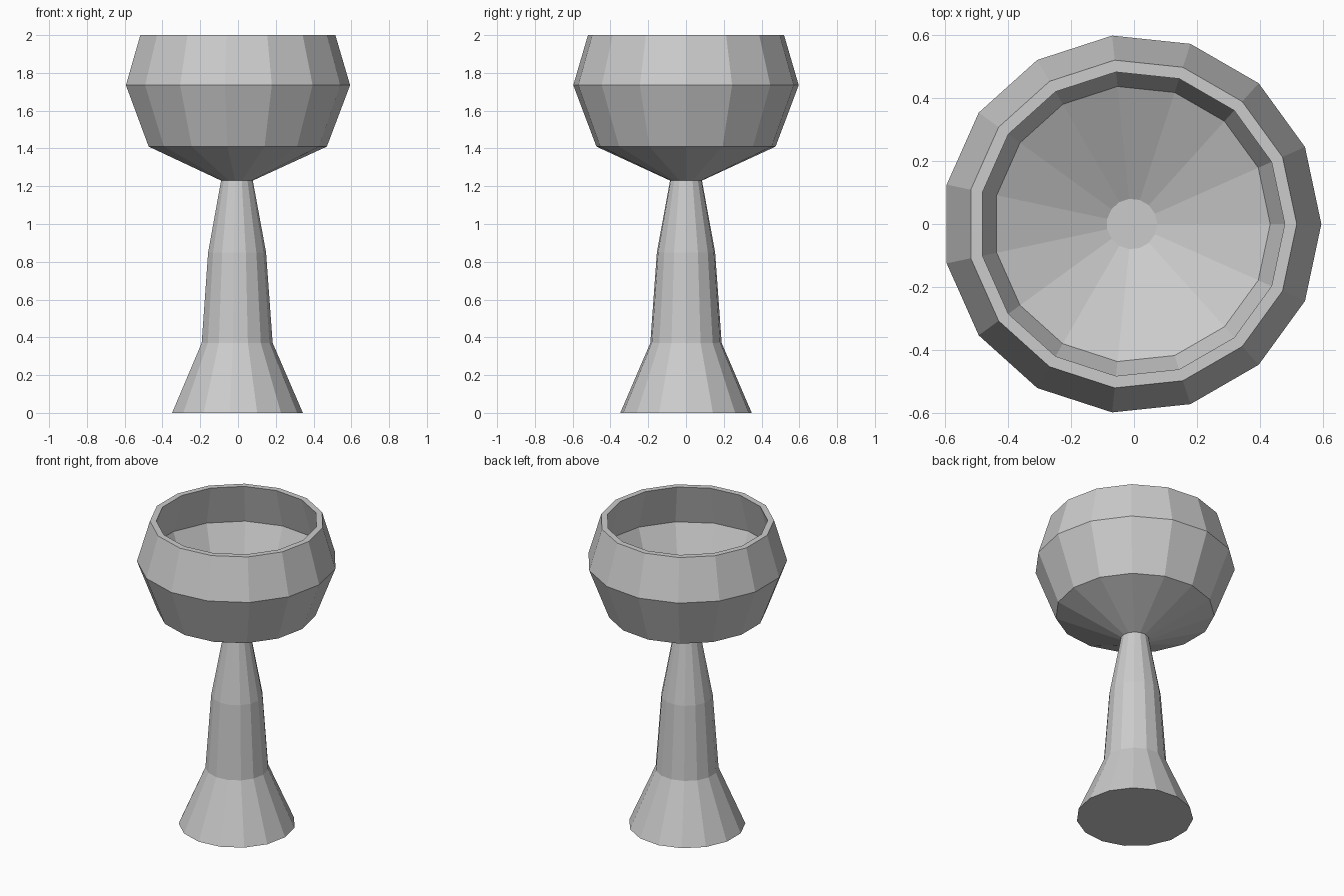
import bpy, bmesh, math

if "Cube" in bpy.data.objects:
    bpy.data.objects.remove(bpy.data.objects["Cube"])

SIDES = 15
CENTRE_X = -0.0065  # an odd-sided ring is wider on one side, so shift to centre it


def lathe(name, profile, cap_start=False, cap_end=False):
    """Spin (radius, height) points round z into a faceted shell."""
    bm = bmesh.new()
    rings = []
    for r, z in profile:
        rings.append([bm.verts.new((CENTRE_X + r * math.cos(2 * math.pi * i / SIDES),
                                    r * math.sin(2 * math.pi * i / SIDES), z))
                      for i in range(SIDES)])
    for a, b in zip(rings, rings[1:]):
        for i in range(SIDES):
            j = (i + 1) % SIDES
            bm.faces.new((a[i], a[j], b[j], b[i]))
    if cap_start:
        bm.faces.new(rings[0][::-1])
    if cap_end:
        bm.faces.new(rings[-1])
    mesh = bpy.data.meshes.new(name)
    bm.to_mesh(mesh)
    bm.free()
    obj = bpy.data.objects.new(name, mesh)
    bpy.context.collection.objects.link(obj)
    return obj


# Flared foot and tapering stem
lathe("stem", [(0.35, 0), (0.19, 0.37), (0.155, 0.85), (0.085, 1.23)], cap_start=True)

# Bowl: outside, flat rim, then inside down to the floor
lathe("bowl", [(0.085, 1.23), (0.477, 1.41), (0.60, 1.735), (0.522, 2.0),
               (0.484, 2.0), (0.56, 1.735), (0.438, 1.445), (0.08, 1.27)], cap_end=True)
